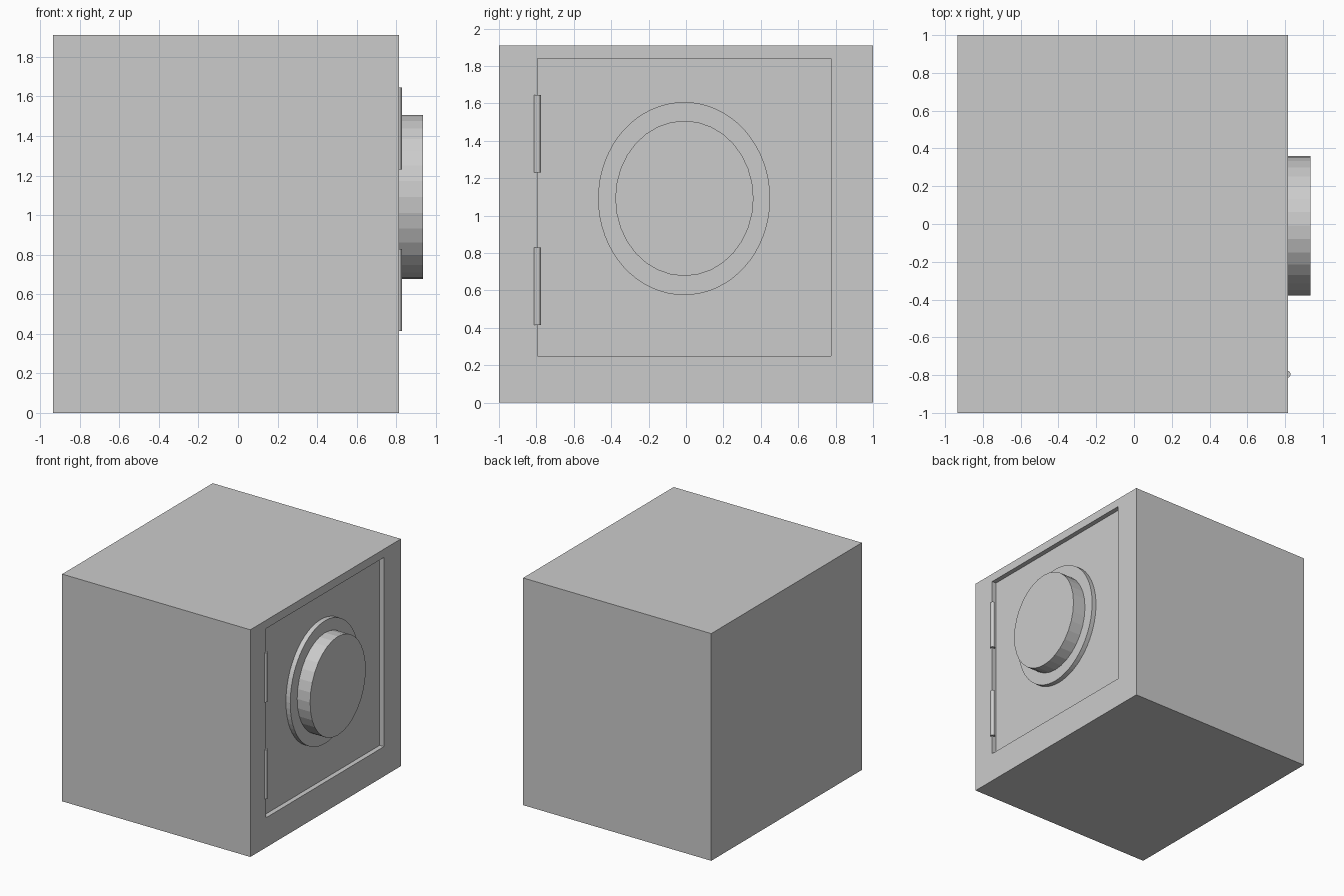
import bpy, bmesh, math
from mathutils import Matrix, Vector

if "Cube" in bpy.data.objects:
    bpy.data.objects.remove(bpy.data.objects["Cube"])

grey = bpy.data.materials.new("plain grey")
grey.diffuse_color = (0.6, 0.6, 0.6, 1)
grey.use_nodes = True
grey.node_tree.nodes["Principled BSDF"].inputs["Base Color"].default_value = grey.diffuse_color

FRONT = 0.815   # plane of the door side
DEPTH = 0.04    # door recess


def finish(bm, name):
    bmesh.ops.recalc_face_normals(bm, faces=bm.faces)
    mesh = bpy.data.meshes.new(name)
    bm.to_mesh(mesh)
    bm.free()
    mesh.materials.append(grey)
    obj = bpy.data.objects.new(name, mesh)
    bpy.context.collection.objects.link(obj)
    return obj


def disc(name, x0, x1, y0, y1, z0, z1, sides=32):
    """Elliptical cylinder lying along x, filling the given bounds."""
    bm = bmesh.new()
    place = (Matrix.Translation(((x0 + x1) / 2, (y0 + y1) / 2, (z0 + z1) / 2))
             @ Matrix.Diagonal((x1 - x0, (y1 - y0) / 2, (z1 - z0) / 2, 1))
             @ Matrix.Rotation(math.pi / 2, 4, 'Y'))
    bmesh.ops.create_cone(bm, cap_ends=True, segments=sides, radius1=1,
                          radius2=1, depth=1, matrix=place)
    return finish(bm, name)


# Safe body with the door recessed into its right side
bm = bmesh.new()
bmesh.ops.create_cube(bm, size=1, matrix=Matrix.Translation((-0.06, 0, 0.955))
                      @ Matrix.Diagonal((1.75, 2, 1.91, 1)))
bm.normal_update()
door = max(bm.faces, key=lambda f: f.normal.x)
bmesh.ops.inset_individual(bm, faces=[door], thickness=0.1)
for v in door.verts:
    v.co = Vector((FRONT,
                   0.775 if v.co.y > 0 else -0.795,
                   1.84 if v.co.z > 0.955 else 0.25))
inner = bmesh.ops.extrude_discrete_faces(bm, faces=[door])["faces"][0]
for v in inner.verts:
    v.co.x -= DEPTH
finish(bm, "safe_body")

# Dial plate and dial
disc("dial_plate", FRONT - DEPTH - 0.01, FRONT, -0.47, 0.45, 0.575, 1.607, 64)
disc("dial", FRONT - 0.01, 0.935, -0.378, 0.361, 0.677, 1.507)

# Hinge pins on the door edge
for name, z in (("lower_hinge", 0.622), ("upper_hinge", 1.437)):
    bm = bmesh.new()
    bmesh.ops.create_cone(bm, cap_ends=True, segments=12, radius1=0.02,
                          radius2=0.02, depth=0.415,
                          matrix=Matrix.Translation((0.809, -0.795, z)))
    finish(bm, name)
